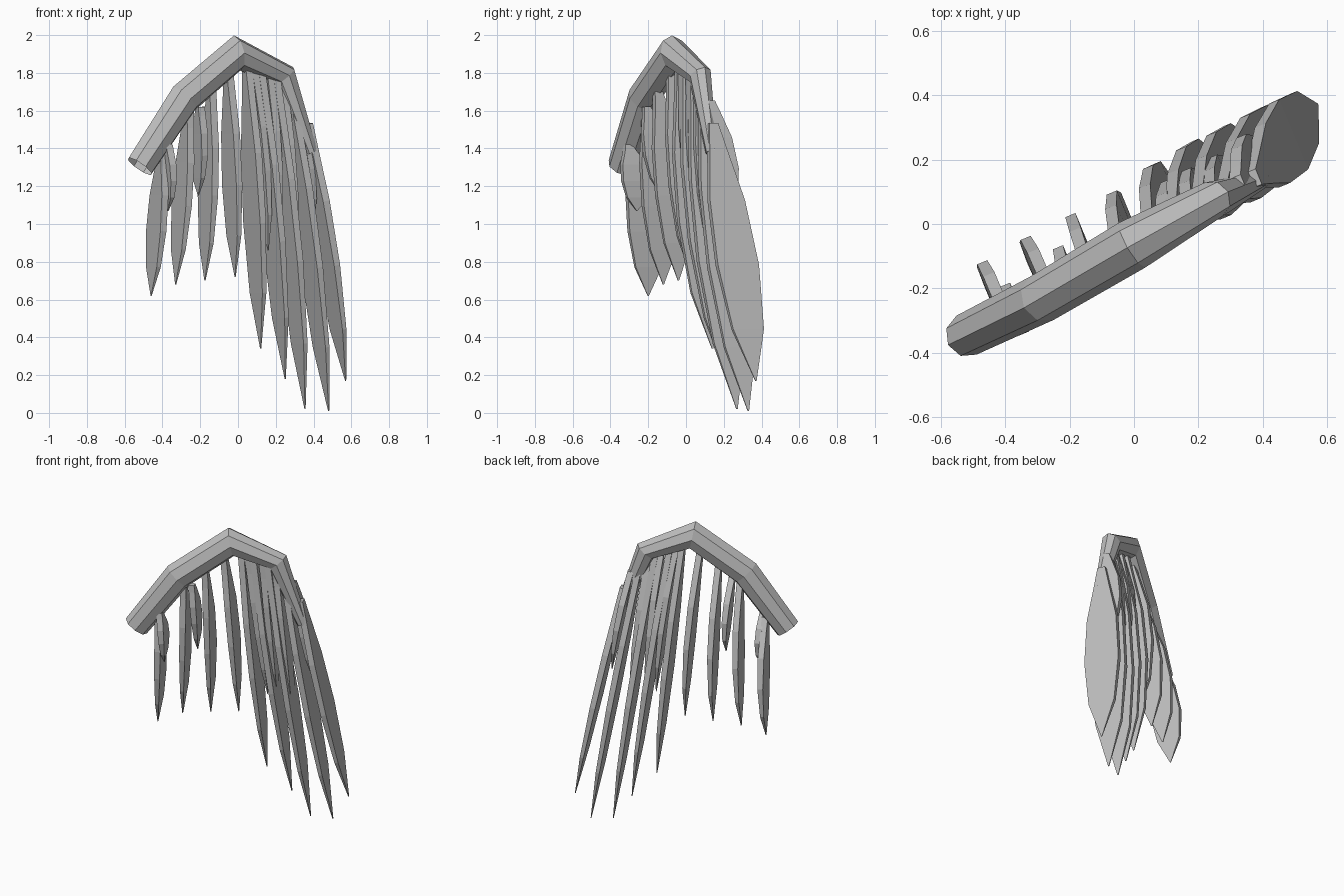
import bpy, bmesh
from math import sin, cos, tau
from mathutils import Vector

cube = bpy.data.objects.get("Cube")
if cube:
    bpy.data.objects.remove(cube)

grey = bpy.data.materials.new("plain grey")
grey.use_nodes = True
shade = (0.52, 0.52, 0.52, 1)
grey.diffuse_color = shade
grey.node_tree.nodes["Principled BSDF"].inputs["Base Color"].default_value = shade

ACROSS = Vector((-0.38, 0.92, 0)).normalized()     # feather width direction
ARM_SIDE = Vector((-0.47, 0.88, 0)).normalized()   # level direction across the arm


def loft(name, rings, cap_start=True):
    """Skin a list of equal-sized rings into a flat-shaded object."""
    bm = bmesh.new()
    loops = [[bm.verts.new(p) for p in ring] for ring in rings]
    n = len(loops[0])
    for a, b in zip(loops, loops[1:]):
        for i in range(n):
            j = (i + 1) % n
            bm.faces.new((a[i], a[j], b[j], b[i]))
    if cap_start:
        bm.faces.new(loops[0][::-1])
    bm.faces.new(loops[-1])
    bmesh.ops.recalc_face_normals(bm, faces=bm.faces)
    mesh = bpy.data.meshes.new(name)
    bm.to_mesh(mesh)
    bm.free()
    mesh.materials.append(grey)
    obj = bpy.data.objects.new(name, mesh)
    bpy.context.collection.objects.link(obj)


# Wing arm: a tapering eight-sided tube, open at the shoulder end
path = [Vector(p) for p in ((-0.52, -0.345, 1.305), (-0.285, -0.23, 1.665),
                            (-0.005, -0.065, 1.905), (0.245, 0.075, 1.785), (0.39, 0.135, 1.38))]
radii = (0.08, 0.09, 0.095, 0.07, 0.035)
rings = []
for i, (p, r) in enumerate(zip(path, radii)):
    ahead = path[min(i + 1, len(path) - 1)]
    behind = path[max(i - 1, 0)]
    tangent = (ahead - behind).normalized()
    up = ARM_SIDE.cross(tangent).normalized()
    side = tangent.cross(up)
    rings.append([p + r * (0.85 * cos(tau * k / 8) * side + sin(tau * k / 8) * up)
                  for k in range(8)])
loft("wing_arm", rings, cap_start=False)

# Blade outline: position along the feather, share of width, share of thickness
OUTLINE = ((0, 0.22, 1), (0.1, 0.42, 1), (0.3, 0.85, 1), (0.55, 1, 0.9), (0.8, 0.75, 0.6), (1, 0.03, 0.1))


def feather(name, top, tip, width, bow):
    """A flat blade hanging from top to tip, bowed a little backwards."""
    top, tip = Vector(top), Vector(tip)
    normal = ACROSS.cross(tip - top).normalized()
    rings = []
    for t, share, depth in OUTLINE:
        c = top.lerp(tip, t) + Vector((0, bow * 4 * t * (1 - t), 0))
        w = ACROSS * width * share / 2
        h = normal * 0.019 * depth
        rings.append([c - w - h, c + w - h, c + w + h, c - w + h])
    loft(name, rings)


def feather_row(name, spans, width, bow):
    for i, (top, tip) in enumerate(spans):
        feather(f"{name}_{i + 1}", top, tip, width, bow)


# Short inner feathers
feather_row("inner_feather", [
    ((-0.4, -0.28, 1.38), (-0.46, -0.2, 0.62)),
    ((-0.26, -0.21, 1.6), (-0.33, -0.12, 0.68)),
    ((-0.14, -0.15, 1.7), (-0.175, -0.04, 0.7)),
    ((-0.05, -0.08, 1.8), (-0.015, 0.03, 0.72))], 0.2, 0.025)

# Long outer flight feathers
feather_row("flight_feather", [
    ((0.05, -0.03, 1.82), (0.12, 0.14, 0.34)),
    ((0.12, 0.0, 1.8), (0.25, 0.22, 0.18)),
    ((0.2, 0.04, 1.76), (0.355, 0.27, 0.02)),
    ((0.28, 0.09, 1.7), (0.48, 0.33, 0.01)),
    ((0.37, 0.14, 1.53), (0.57, 0.37, 0.17))], 0.235, 0.005)

# Small coverts between the main feathers
feather_row("covert_feather", [
    ((-0.37, -0.31, 1.42), (-0.37, -0.26, 1.07)),
    ((-0.2, -0.21, 1.62), (-0.21, -0.13, 1.15)),
    ((0.09, -0.02, 1.8), (0.16, 0.09, 0.86)),
    ((0.17, 0.02, 1.77), (0.21, 0.12, 0.84)),
    ((0.24, 0.06, 1.73), (0.3, 0.16, 0.7)),
    ((0.32, 0.13, 1.65), (0.4, 0.22, 1.0))], 0.16, 0.02)
